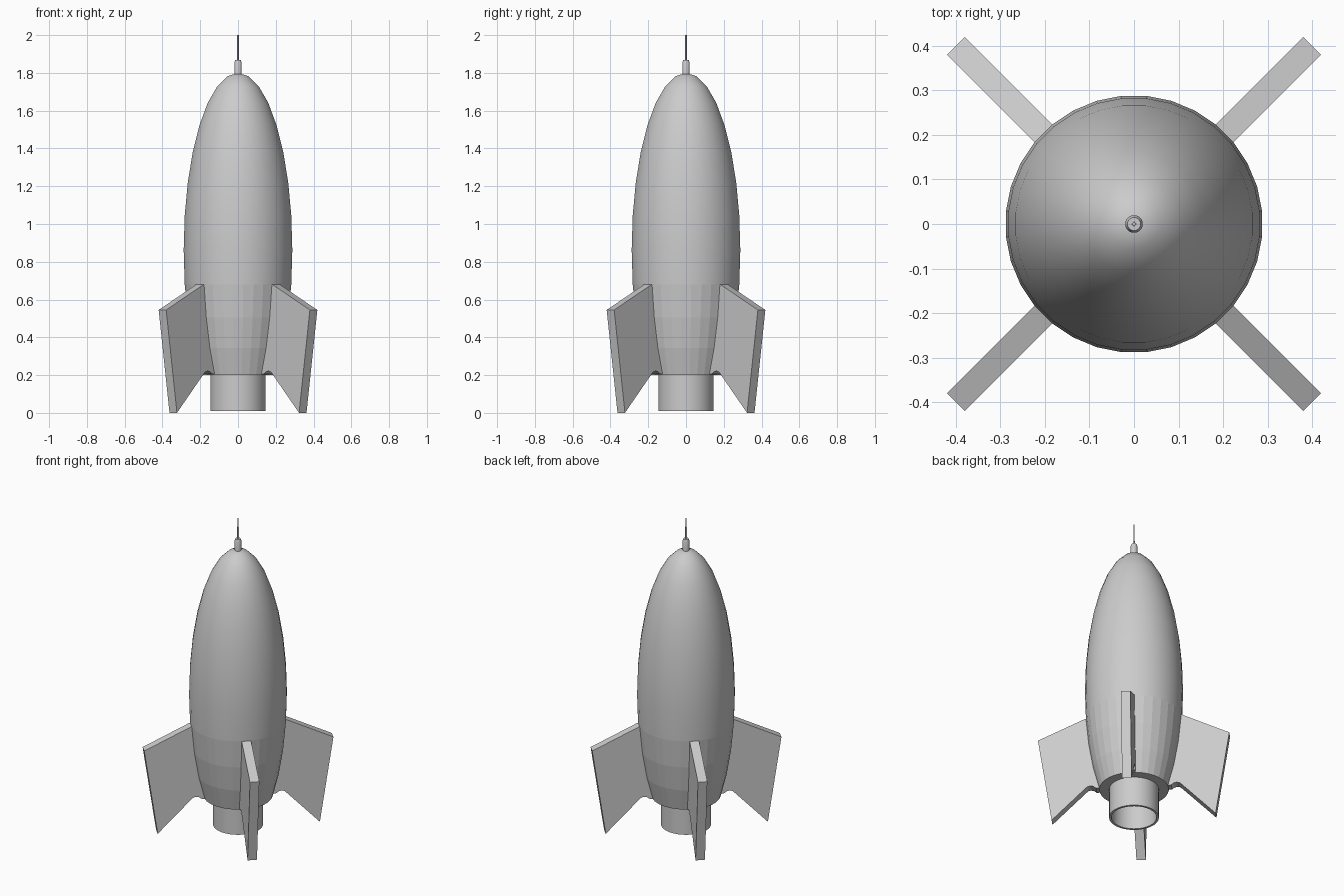
import bpy, bmesh, math

if "Cube" in bpy.data.objects:
    bpy.data.objects.remove(bpy.data.objects["Cube"])

SEG = 32
A, B, CZ = 0.937, 0.289, 0.863     # hull ellipsoid: half height, radius, centre


def make_object(name, bm):
    bmesh.ops.recalc_face_normals(bm, faces=bm.faces)
    mesh = bpy.data.meshes.new(name)
    bm.to_mesh(mesh)
    bm.free()
    obj = bpy.data.objects.new(name, mesh)
    bpy.context.collection.objects.link(obj)
    return obj


def lathe(name, profile, seg, flat_below=None, phase=0.5, closed=False):
    """Revolve (radius, z) points; zero radius makes a pole."""
    bm = bmesh.new()
    rings = []
    for r, z in profile:
        n = 1 if r < 1e-6 else seg
        rings.append([bm.verts.new((r * math.cos((i + phase) * math.tau / seg),
                                    r * math.sin((i + phase) * math.tau / seg), z))
                      for i in range(n)])
    pairs = list(zip(rings, rings[1:]))
    if closed:
        pairs.append((rings[-1], rings[0]))
    for a, b in pairs:
        for i in range(seg):
            j = (i + 1) % seg
            quad = [a[i % len(a)], a[j % len(a)], b[j % len(b)], b[i % len(b)]]
            bm.faces.new(list(dict.fromkeys(quad)))
    obj = make_object(name, bm)
    bpy.ops.object.select_all(action='DESELECT')
    obj.select_set(True)
    bpy.context.view_layer.objects.active = obj
    bpy.ops.object.shade_smooth_by_angle(angle=math.radians(30))
    if flat_below is not None:
        for p in obj.data.polygons:
            if p.center.z < flat_below:
                p.use_smooth = False
    return obj


# Hull: stretched sphere cut off at 45 degrees south, with faceted lower bands
hull = [(0, CZ - A * math.sin(math.pi / 4))]
for k in range(-4, 9):
    t = k * math.pi / 16
    hull.append((B * math.cos(t), CZ + A * math.sin(t)))
lathe("hull", hull, SEG, flat_below=0.68)

# Open exhaust nozzle
lathe("nozzle", [(0.147, 0.21), (0.147, 0.01), (0.133, 0.01), (0.133, 0.21)],
      SEG, closed=True)

# Nose socket and antenna rod
lathe("antenna_socket", [(0, 1.78), (0.02, 1.78), (0.02, 1.855),
                         (0.015, 1.868), (0, 1.868)], 16)
lathe("antenna_rod", [(0, 1.86), (0.006, 1.86), (0.005, 2.0), (0, 2.0)], 4, phase=0)

# Four diagonal fins with a small notch at the root
FIN = [(0.566, 0.545), (0.485, 0.0), (0.286, 0.205), (0.272, 0.218),
       (0.255, 0.222), (0.238, 0.218), (0.222, 0.205), (0.2, 0.205),
       (0.232, 0.353), (0.26, 0.514), (0.272, 0.68), (0.285, 0.68)]
HALF = 0.028
for i in range(4):
    ang = math.radians(45 + 90 * i)
    c, s = math.cos(ang), math.sin(ang)
    bm = bmesh.new()
    sides = [[bm.verts.new((r * c - w * s, r * s + w * c, z)) for r, z in FIN]
             for w in (-HALF, HALF)]
    bm.faces.new(sides[0])
    bm.faces.new(sides[1][::-1])
    for j in range(len(FIN)):
        k = (j + 1) % len(FIN)
        bm.faces.new((sides[0][j], sides[0][k], sides[1][k], sides[1][j]))
    make_object(f"fin_{i + 1}", bm)
